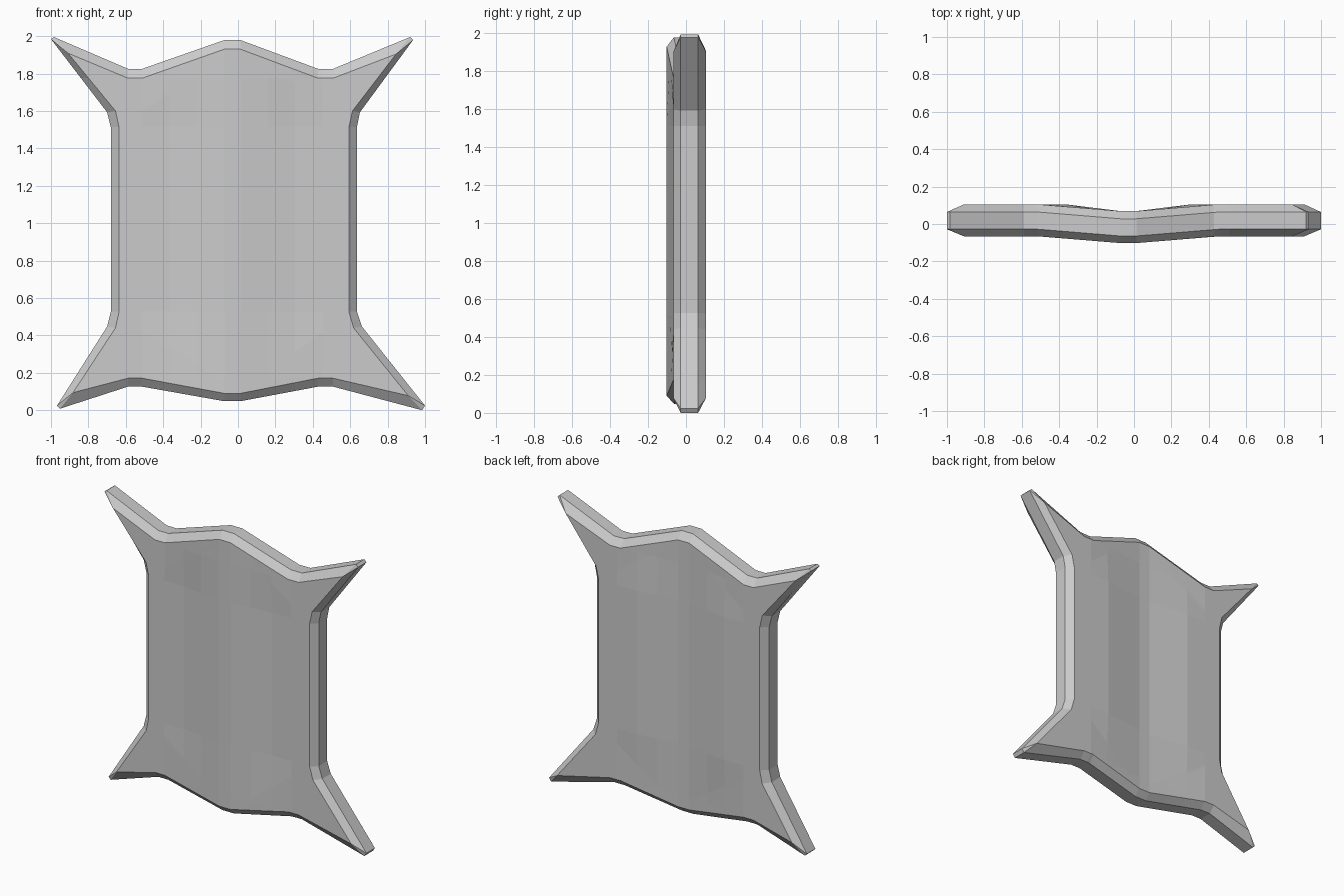
import bpy, bmesh
from mathutils import Vector

CX = -0.03  # centre line of the bent panel

# Outer rim and inset face outlines (x, z), clockwise from the top-left tip
outer = [(-1, 1.984), (-.984, 1.995), (-.588, 1.825), (-.513, 1.825), (-.073, 1.979), (.013, 1.979),
         (.428, 1.825), (.508, 1.825), (.92, 1.995), (.936, 1.979), (.652, 1.593), (.636, 1.513),
         (.636, .527), (.663, .447), (1, .024), (.984, 0), (.508, .126), (.428, .126),
         (.013, .048), (-.073, .048), (-.513, .126), (-.588, .126), (-.952, .008), (-.968, .024),
         (-.70, .447), (-.68, .527), (-.68, 1.513), (-.70, 1.593)]
inner = [(-.909, 1.909), (-.909, 1.909), (-.588, 1.775), (-.513, 1.775), (-.073, 1.93), (.013, 1.93),
         (.428, 1.775), (.508, 1.775), (.845, 1.904), (.845, 1.904), (.612, 1.60), (.593, 1.513),
         (.593, .527), (.618, .44), (.91, .078), (.91, .078), (.508, .171), (.428, .171),
         (.013, .09), (-.073, .09), (-.513, .171), (-.588, .171), (-.882, .094), (-.882, .094),
         (-.655, .44), (-.636, .527), (-.636, 1.513), (-.655, 1.60)]


def bend(x, z):
    """Forward bow of the panel, narrower at mid height."""
    t = min(1, max(0, z - 1.513, .527 - z) / .28)
    half = .335 + (.483 - .335) * t
    s = (half - abs(x - CX)) / (half - .043)
    return -.036 * min(1, max(0, s))


bm = bmesh.new()
rings = [[bm.verts.new((x, y, z)) for x, z in pts]
         for pts, y in ((inner, -.066), (outer, -.028), (outer, .064), (inner, .105))]

# Bevelled rim
for a, b in zip(rings, rings[1:]):
    for i in range(len(a)):
        j = (i + 1) % len(a)
        bm.faces.new((a[i], a[j], b[j], b[i]))

# Front and back faces
bm.faces.new(rings[0])
bm.faces.new(rings[3])
bmesh.ops.remove_doubles(bm, verts=bm.verts[:], dist=.0005)
bmesh.ops.triangulate(bm, faces=[f for f in bm.faces if len(f.verts) > 4])


# Cuts where the panel creases
def cut(co, no):
    bmesh.ops.bisect_plane(bm, geom=bm.verts[:] + bm.edges[:] + bm.faces[:],
                           plane_co=co, plane_no=no, dist=.001)


for z in (.171, .527, 1.513, 1.775):
    cut(Vector((0, 0, z)), Vector((0, 0, 1)))
for d in (.043, .19, .335, .483):
    for s in (-1, 1):
        cut(Vector((CX + s * d, 0, 0)), Vector((1, 0, 0)))

for v in bm.verts:
    v.co.y += bend(v.co.x, v.co.z)
bmesh.ops.recalc_face_normals(bm, faces=bm.faces[:])

mesh = bpy.data.meshes.new("stretched_panel")
bm.to_mesh(mesh)
bm.free()
panel = bpy.data.objects.new("stretched_panel", mesh)
bpy.context.collection.objects.link(panel)
